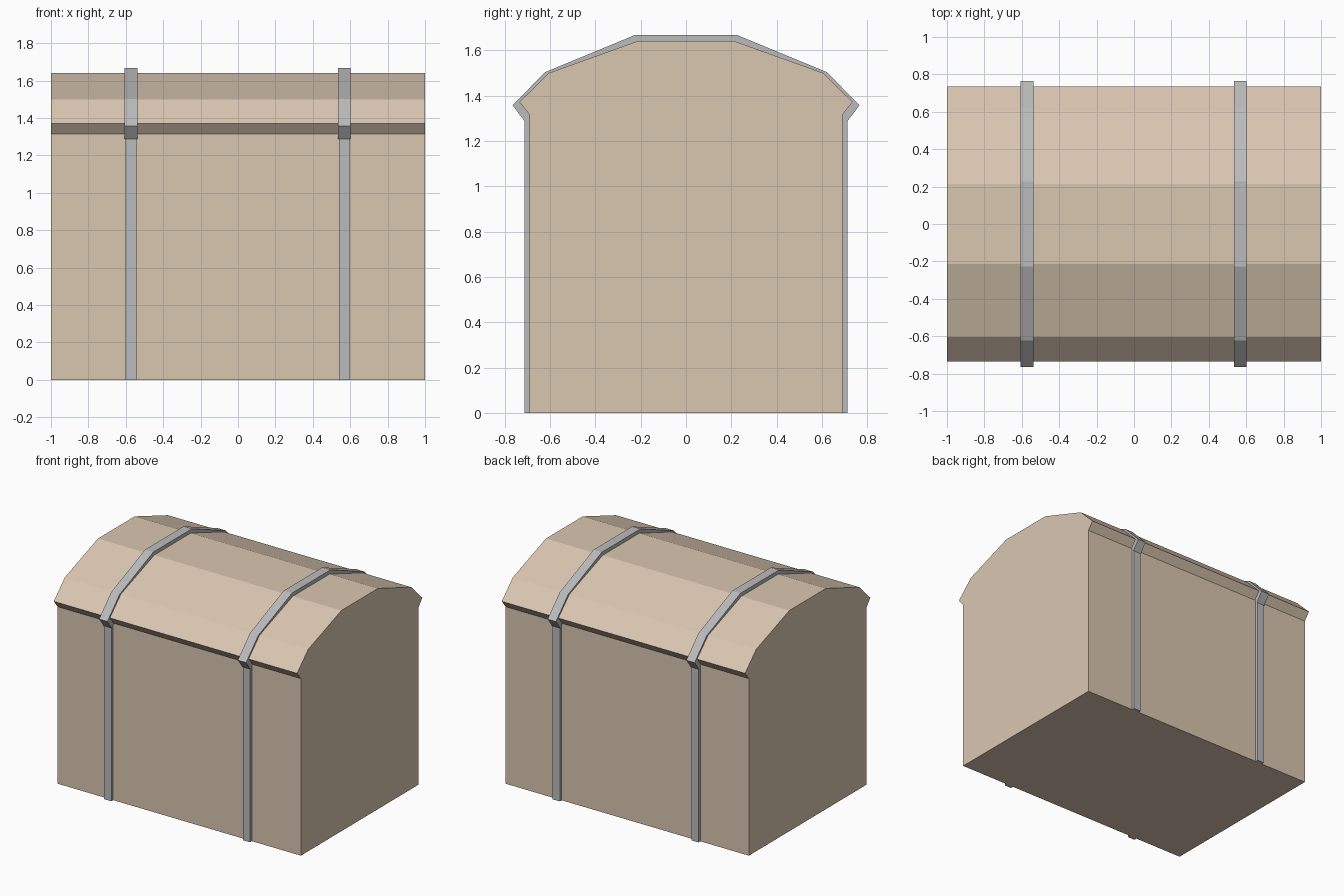
import bpy, bmesh

if "Cube" in bpy.data.objects:
    bpy.data.objects.remove(bpy.data.objects["Cube"])


def material(name, rgb):
    m = bpy.data.materials.new(name)
    m.diffuse_color = (*rgb, 1)
    m.use_nodes = True
    m.node_tree.nodes["Principled BSDF"].inputs["Base Color"].default_value = m.diffuse_color
    return m


WOOD = material("wood", (0.70, 0.57, 0.44))
IRON = material("iron", (0.50, 0.50, 0.51))


def extrude_profile(name, profile, x0, x1, mat):
    """Closed (y, z) profile extruded along x into a solid."""
    bm = bmesh.new()
    face = bm.faces.new([bm.verts.new((x0, y, z)) for y, z in profile])
    ext = bmesh.ops.extrude_face_region(bm, geom=[face])
    moved = [v for v in ext["geom"] if isinstance(v, bmesh.types.BMVert)]
    bmesh.ops.translate(bm, verts=moved, vec=(x1 - x0, 0, 0))
    bmesh.ops.recalc_face_normals(bm, faces=bm.faces)
    mesh = bpy.data.meshes.new(name)
    bm.to_mesh(mesh)
    bm.free()
    mesh.materials.append(mat)
    ob = bpy.data.objects.new(name, mesh)
    bpy.context.collection.objects.link(ob)
    return ob


def mirrored(half):
    """Full arch from its +y half, listed bottom to top."""
    return half + [(-y, z) for y, z in reversed(half)]


def block(y0, y1, z0, z1):
    return [(y0, z0), (y1, z0), (y1, z1), (y0, z1)]


# Chest body and faceted lid
arch = mirrored([(0.69, 1.315), (0.735, 1.372), (0.605, 1.50), (0.215, 1.64)])
extrude_profile("chest_body", block(-0.69, 0.69, 0, 1.315), -1, 1, WOOD)
extrude_profile("lid", arch, -1, 1, WOOD)

# Iron straps: a band over the lid and a bar down the front and back
band = mirrored([(0.712, 1.287), (0.765, 1.357), (0.623, 1.503), (0.226, 1.667)])
for side, x in (("left", -0.572), ("right", 0.568)):
    extrude_profile(f"lid_strap_{side}", band + arch[::-1],
                    x - 0.034, x + 0.034, IRON)
    for end, s in (("front", -1), ("back", 1)):
        extrude_profile(f"body_strap_{end}_{side}",
                        block(s * 0.685, s * 0.712, 0, 1.315),
                        x - 0.029, x + 0.029, IRON)
